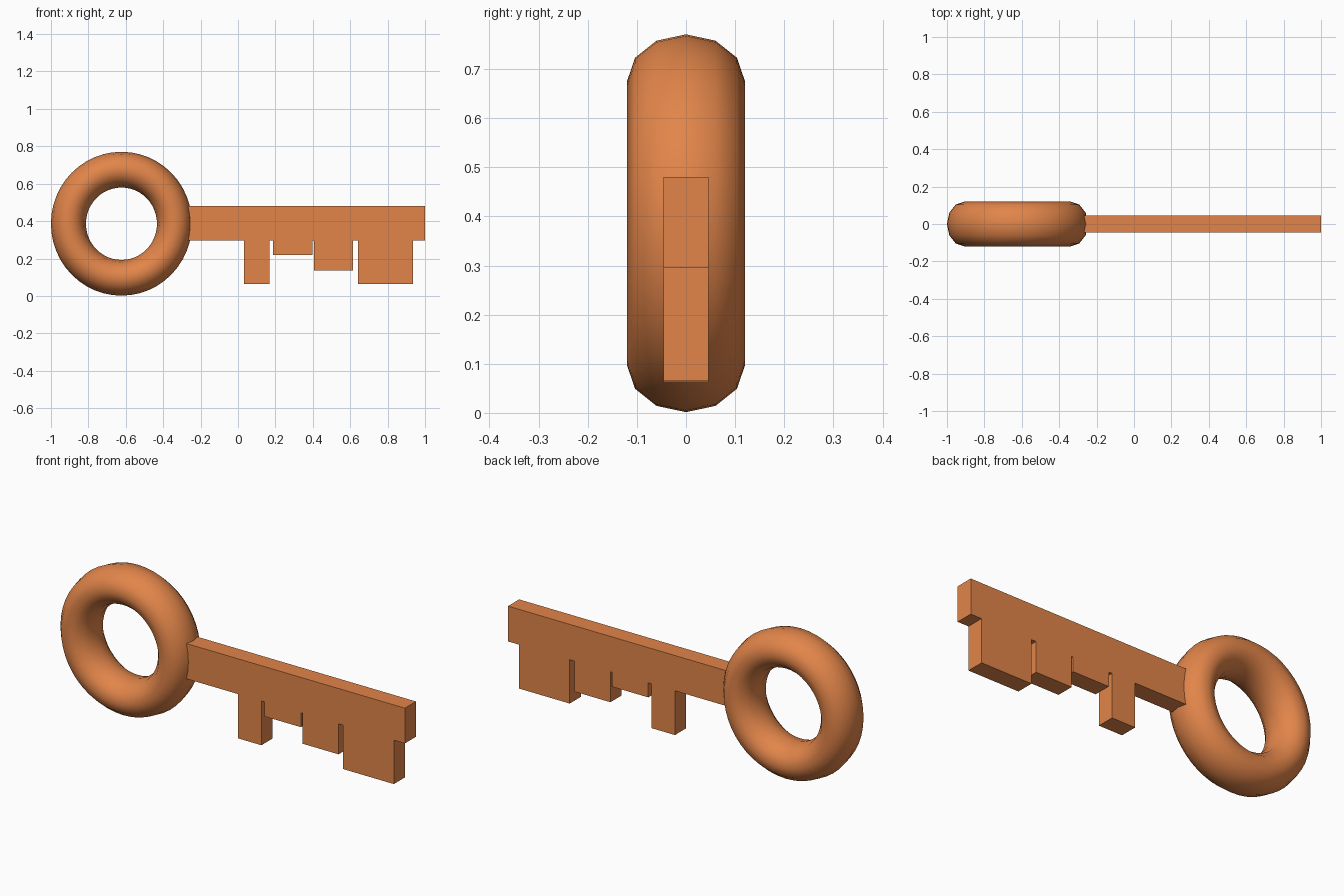
import bpy

if "Cube" in bpy.data.objects:
    bpy.data.objects.remove(bpy.data.objects["Cube"])

# Single copper colour
copper = bpy.data.materials.new("copper")
copper.diffuse_color = (0.76, 0.235, 0.068, 1)
copper.use_nodes = True
copper.node_tree.nodes["Principled BSDF"].inputs["Base Color"].default_value = copper.diffuse_color

HALF_DEPTH = 0.046


def box(name, x0, x1, z0, z1):
    """Flat bar of the key, centred on y = 0."""
    bpy.ops.mesh.primitive_cube_add(size=1, location=((x0 + x1) / 2, 0, (z0 + z1) / 2))
    ob = bpy.context.object
    ob.name = name
    ob.scale = (x1 - x0, 2 * HALF_DEPTH, z1 - z0)
    bpy.ops.object.transform_apply(location=False, rotation=False, scale=True)
    ob.data.materials.append(copper)
    return ob


# Ring handle: upright torus, thicker in depth and slightly narrower in width
bpy.ops.mesh.primitive_torus_add(major_segments=48, minor_segments=12,
                                 major_radius=0.289, minor_radius=0.0955,
                                 location=(-0.623, 0, 0.386), rotation=(1.570796, 0, 0))
ring = bpy.context.object
ring.name = "ring_handle"
ring.scale = (0.981, 1.0, 0.12 / 0.0955)
bpy.ops.object.transform_apply(location=False, rotation=True, scale=True)
ring.data.materials.append(copper)
bpy.ops.object.shade_smooth()

# Shaft, its end buried in the ring
box("shaft", -0.30, 1.0, 0.295, 0.48)

# Teeth: left, right, bottom
teeth = [(0.032, 0.168, 0.063),
         (0.187, 0.397, 0.219),
         (0.406, 0.615, 0.135),
         (0.642, 0.936, 0.065)]
for i, (x0, x1, z0) in enumerate(teeth, 1):
    box(f"tooth_{i}", x0, x1, z0, 0.297)
